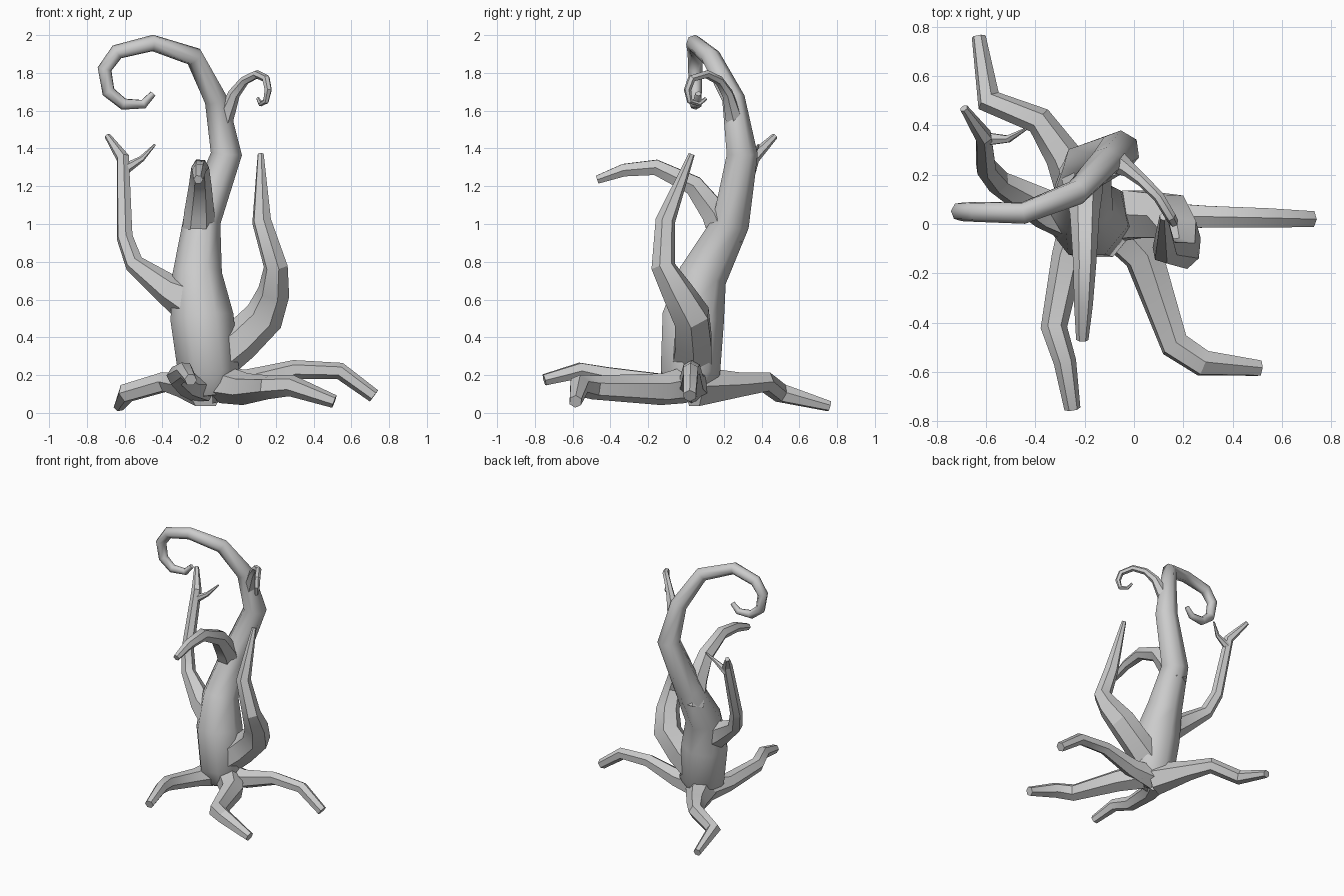
import bpy, bmesh, math
from mathutils import Vector


def limb(name, pts, sides=6, smooth=32):
    """Tapered tube through (x, y, z, radius) points with capped ends."""
    bm = bmesh.new()
    p = [Vector(q[:3]) for q in pts]
    n = len(p)
    seg = [(p[i + 1] - p[i]).normalized() for i in range(n - 1)]
    # reference direction across the limb, carried from ring to ring
    ref = Vector((0, -1, 0)) if abs(seg[0].y) < 0.8 else Vector((0, 0, 1))
    u = (ref - seg[0] * ref.dot(seg[0])).normalized()
    prev, rings = seg[0], []
    for i in range(n):
        t = (seg[max(i - 1, 0)] + seg[min(i, n - 2)]).normalized()
        u = prev.rotation_difference(t) @ u
        u = (u - t * u.dot(t)).normalized()
        v = t.cross(u)
        prev = t
        ring = []
        for k in range(sides):
            a = 2 * math.pi * (k + 0.5) / sides
            ring.append(bm.verts.new(p[i] + (u * math.cos(a) + v * math.sin(a)) * pts[i][3]))
        rings.append(ring)
    for a, b in zip(rings, rings[1:]):
        for k in range(sides):
            j = (k + 1) % sides
            bm.faces.new((a[k], a[j], b[j], b[k]))
    bm.faces.new(rings[0][::-1])
    bm.faces.new(rings[-1])
    bmesh.ops.recalc_face_normals(bm, faces=bm.faces)
    me = bpy.data.meshes.new(name)
    bm.to_mesh(me)
    bm.free()
    ob = bpy.data.objects.new(name, me)
    bpy.context.collection.objects.link(ob)
    bpy.ops.object.select_all(action='DESELECT')
    ob.select_set(True)
    bpy.context.view_layer.objects.active = ob
    bpy.ops.object.shade_smooth_by_angle(angle=math.radians(smooth))
    return ob


# Trunk leaning back, then rising into the big curl
limb("trunk", [
    (-0.14, 0.01, 0.09, 0.09), (-0.155, 0.015, 0.21, 0.165), (-0.19, 0.03, 0.50, 0.172),
    (-0.215, 0.085, 0.73, 0.134), (-0.19, 0.235, 1.01, 0.102), (-0.06, 0.295, 1.37, 0.085),
    (-0.115, 0.25, 1.66, 0.063), (-0.23, 0.13, 1.885, 0.053), (-0.45, 0.045, 1.957, 0.045),
    (-0.64, 0.05, 1.91, 0.042), (-0.705, 0.05, 1.82, 0.039), (-0.685, 0.05, 1.70, 0.036),
    (-0.605, 0.05, 1.635, 0.032), (-0.50, 0.06, 1.635, 0.025), (-0.45, 0.065, 1.69, 0.017)],
    sides=7, smooth=58)

# Branches
limb("front_branch", [
    (-0.215, 0.22, 0.88, 0.09), (-0.205, 0.15, 1.06, 0.08), (-0.20, 0.04, 1.205, 0.06),
    (-0.20, -0.16, 1.30, 0.047), (-0.205, -0.33, 1.285, 0.038), (-0.21, -0.47, 1.235, 0.025)])
limb("left_branch", [
    (-0.23, 0.04, 0.58, 0.13), (-0.36, 0.06, 0.645, 0.085), (-0.55, 0.17, 0.79, 0.052),
    (-0.60, 0.23, 0.93, 0.045), (-0.61, 0.355, 1.35, 0.036), (-0.69, 0.47, 1.465, 0.017)])
limb("left_twig", [
    (-0.60, 0.345, 1.29, 0.03), (-0.51, 0.345, 1.345, 0.016), (-0.44, 0.385, 1.42, 0.006)])
limb("right_branch", [
    (-0.12, 0.03, 0.28, 0.12), (0.01, 0.04, 0.38, 0.11), (0.14, 0.03, 0.51, 0.105),
    (0.19, -0.045, 0.64, 0.086), (0.20, -0.12, 0.775, 0.066), (0.125, -0.11, 1.015, 0.053),
    (0.12, 0.03, 1.37, 0.017)])
limb("right_curl", [
    (-0.075, 0.255, 1.55, 0.05), (-0.02, 0.22, 1.69, 0.032), (0.035, 0.175, 1.76, 0.025),
    (0.10, 0.11, 1.793, 0.023), (0.148, 0.03, 1.77, 0.022), (0.16, 0.008, 1.71, 0.020),
    (0.148, 0.02, 1.65, 0.016), (0.12, 0.07, 1.635, 0.013), (0.105, 0.105, 1.665, 0.009)])

# Roots
limb("right_root", [
    (-0.14, 0.03, 0.15, 0.10), (0.05, 0.03, 0.16, 0.07), (0.30, 0.03, 0.23, 0.05),
    (0.54, 0.025, 0.222, 0.045), (0.72, 0.02, 0.09, 0.037)])
limb("front_right_root", [
    (-0.08, 0.0, 0.15, 0.10), (0.04, -0.13, 0.125, 0.085), (0.165, -0.49, 0.135, 0.064),
    (0.28, -0.565, 0.145, 0.058), (0.51, -0.585, 0.06, 0.035)])
limb("front_left_root", [
    (-0.20, 0.02, 0.15, 0.10), (-0.27, -0.14, 0.15, 0.066), (-0.325, -0.42, 0.195, 0.054),
    (-0.28, -0.56, 0.225, 0.046), (-0.25, -0.75, 0.175, 0.033)])
limb("back_left_root", [
    (-0.17, 0.04, 0.14, 0.12), (-0.29, 0.28, 0.15, 0.073), (-0.385, 0.42, 0.165, 0.057),
    (-0.59, 0.50, 0.105, 0.053), (-0.63, 0.76, 0.035, 0.029)])
